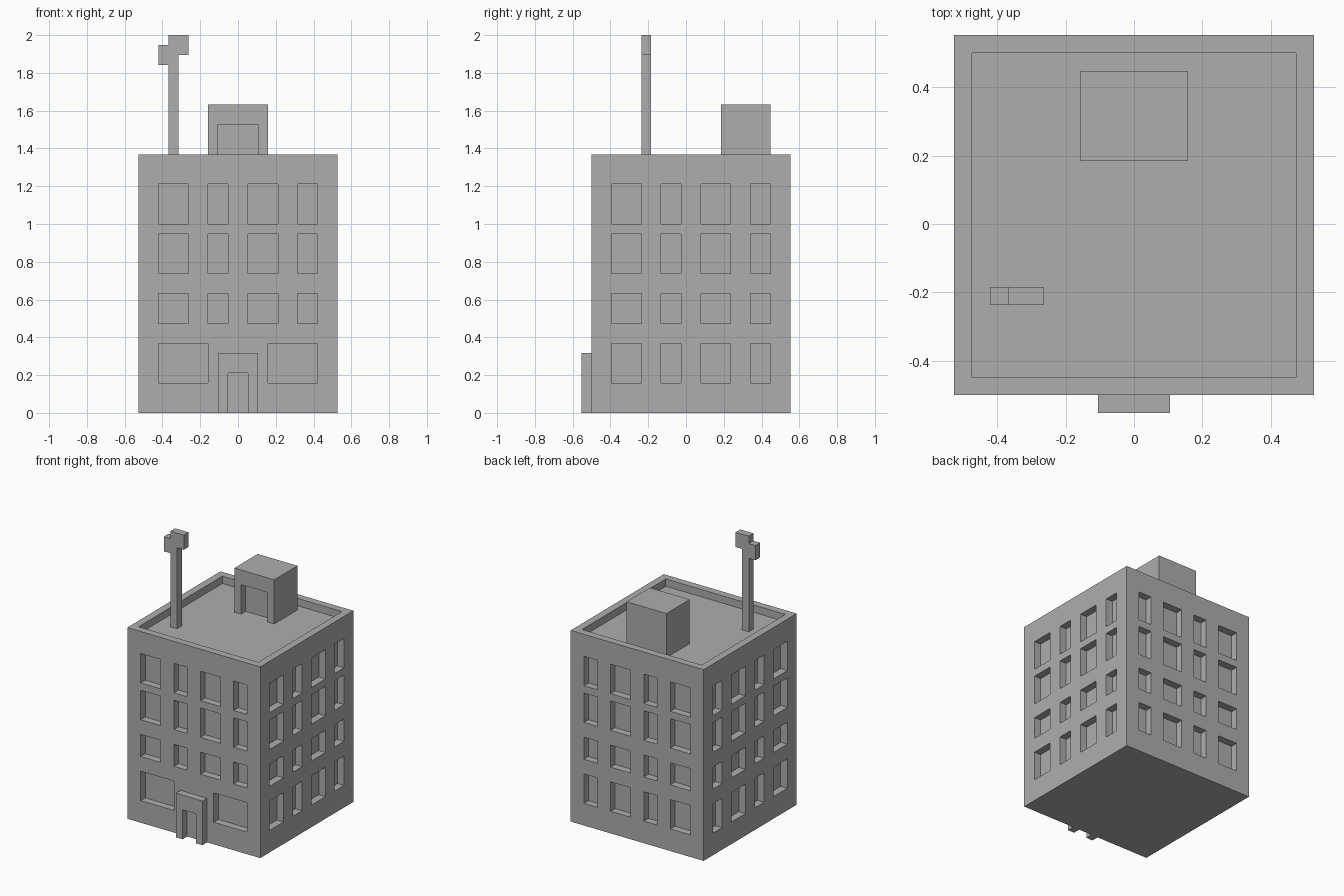
import bpy, bmesh
from mathutils import Vector

if "Cube" in bpy.data.objects:
    bpy.data.objects.remove(bpy.data.objects["Cube"], do_unlink=True)

U = 2 / 38      # building module: the model is 38 modules tall
MID = 0.5       # y of the tower's centre, in modules

# One plain grey
grey = bpy.data.materials.new("concrete_grey")
grey.use_nodes = True
colour = (0.42, 0.42, 0.42, 1)
grey.diffuse_color = colour
grey.node_tree.nodes["Principled BSDF"].inputs["Base Color"].default_value = colour


def boxes(name, spans):
    """Mesh object of boxes, each ((x0, x1), (y0, y1), (z0, z1)) in modules."""
    bm = bmesh.new()
    for span in spans:
        low, high = (Vector(s) for s in zip(*span))
        for v in bmesh.ops.create_cube(bm, size=1)["verts"]:
            v.co = [U * ((a + b) / 2 + c * (b - a)) for a, b, c in zip(low, high, v.co)]
    mesh = bpy.data.meshes.new(name)
    bm.to_mesh(mesh)
    bm.free()
    mesh.materials.append(grey)
    obj = bpy.data.objects.new(name, mesh)
    bpy.context.collection.objects.link(obj)
    return obj


def carve(obj, spans):
    """Cut boxes out of an object."""
    cutter = boxes(obj.name + "_cutter", spans)
    cutter.hide_render = True
    mod = obj.modifiers.new("carve", "BOOLEAN")
    mod.operation, mod.solver, mod.object = "DIFFERENCE", "EXACT", cutter
    bpy.context.view_layer.objects.active = obj
    bpy.ops.object.modifier_apply(modifier=mod.name)
    bpy.data.objects.remove(cutter, do_unlink=True)


# Window columns (across a wall) and storeys (height)
columns = [(-8, -5), (-3, -1), (1, 4), (6, 8)]
storeys = [(3, 7), (9, 12), (14, 18), (19, 23)]
shop_windows = [(-8, -3), (3, 8)]

holes = [((-9, 9), (MID - 9, MID + 9), (25, 27))]     # sunken roof
for floor, z in enumerate(storeys):
    for wall in ((-11, -9), (9, 11)):
        depth = (wall[0] + MID, wall[1] + MID)
        front = wall[0] < 0
        holes += [(x, depth, z) for x in (shop_windows if front and floor == 0 else columns)]
        holes += [(wall, (a + MID, b + MID), z) for a, b in columns]

# Tower with recessed windows and parapet
tower = boxes("tower", [((-10, 10), (MID - 10, MID + 10), (0, 26))])
carve(tower, holes)

# Entrance surround with an open doorway
entrance = boxes("entrance", [((-2, 2), (-10.5, -9.5), (0, 6))])
carve(entrance, [((-1, 1), (-12, -9), (-1, 4))])

# Stair house on the roof with a recessed door
stair_house = boxes("stair_house", [((-3, 3), (3.5, 8.5), (25, 31))])
carve(stair_house, [((-2, 2), (2, 4.5), (24, 29))])

# Mast with two stepped arms
depth = (-4.5, -3.5)
boxes("mast", [((-7, -6), depth, (25, 36))])
boxes("mast_upper_arm", [((-7, -5), depth, (36, 38))])
boxes("mast_lower_arm", [((-8, -7), depth, (35, 37))])
